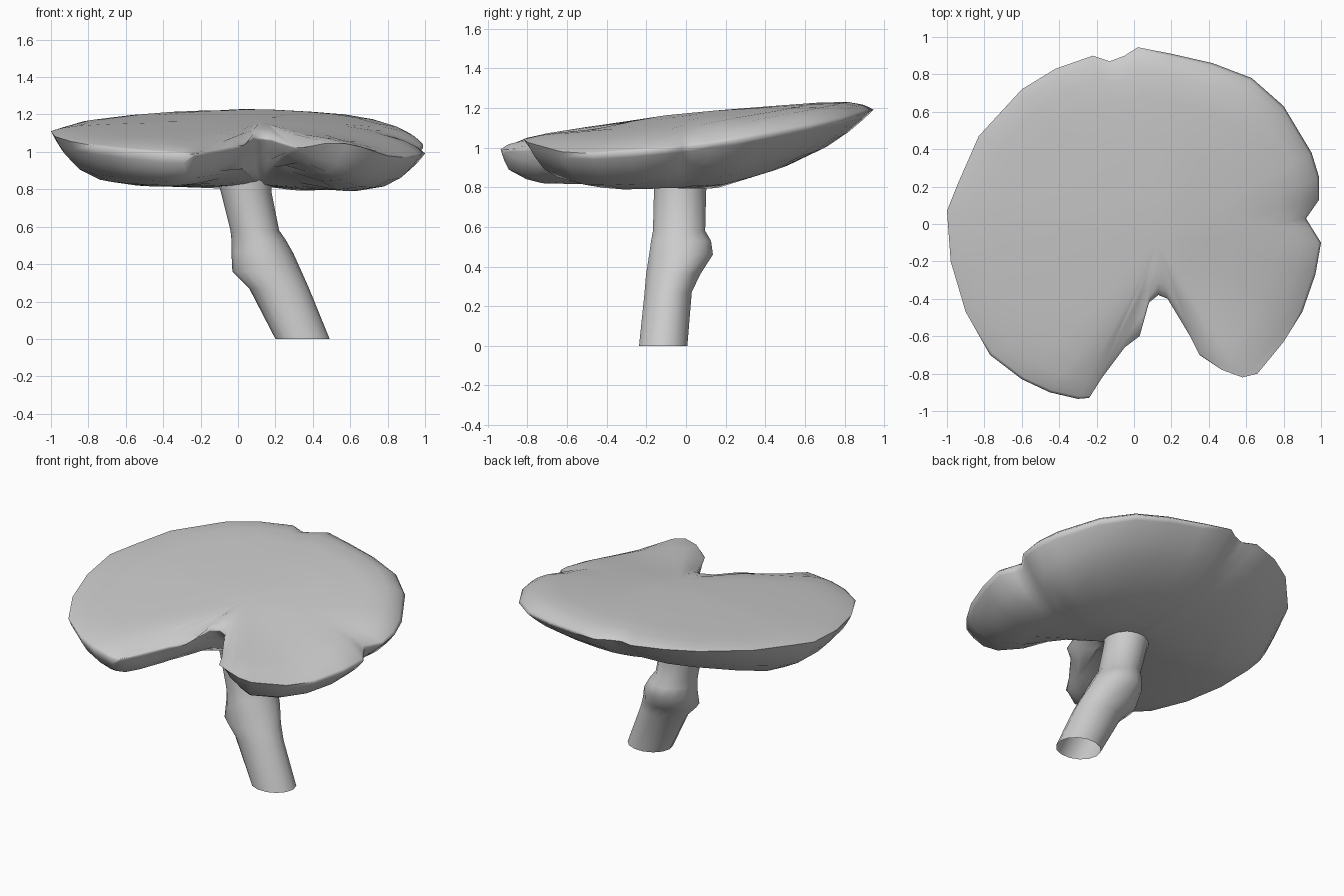
import bpy
import bmesh
from math import cos, sin, tau, exp
from mathutils import Vector

cube = bpy.data.objects.get("Cube")
if cube:
    bpy.data.objects.remove(cube, do_unlink=True)

grey = bpy.data.materials.new("plain_grey")
grey.use_nodes = True
colour = (0.6, 0.6, 0.6, 1)
grey.diffuse_color = colour
grey.node_tree.nodes["Principled BSDF"].inputs["Base Color"].default_value = colour


def loft(name, rings, first_cap=None, last_cap=None):
    """Skin a stack of equal rings, closing the ends to a point where given."""
    bm = bmesh.new()
    rows = [[bm.verts.new(p) for p in ring] for ring in rings]
    count = len(rows[0])
    for low, high in zip(rows, rows[1:]):
        for i in range(count):
            j = (i + 1) % count
            bm.faces.new((low[i], low[j], high[j], high[i]))
    for row, tip in ((rows[0][::-1], first_cap), (rows[-1], last_cap)):
        if tip is not None:
            point = bm.verts.new(tip)
            for i in range(count):
                bm.faces.new((row[i], row[(i + 1) % count], point))
    mesh = bpy.data.meshes.new(name)
    bm.to_mesh(mesh)
    bm.free()
    obj = bpy.data.objects.new(name, mesh)
    bpy.context.collection.objects.link(obj)
    mesh.materials.append(grey)
    bpy.ops.object.select_all(action='DESELECT')
    obj.select_set(True)
    bpy.context.view_layer.objects.active = obj
    bpy.ops.object.shade_smooth_by_angle(angle=1.6)
    return obj


# Cap outline, anticlockwise from the front notch
outline = [Vector(p) for p in (
    (.13, -.38), (.18, -.4), (.3, -.6), (.35, -.7), (.47, -.78), (.58, -.82),
    (.66, -.8), (.8, -.63), (.9, -.47), (.97, -.27), (1, -.1), (.95, -.02),
    (.92, .03), (.99, .13), (.99, .25), (.95, .38), (.8, .63), (.63, .78),
    (.42, .86), (.2, .91), (.02, .945), (-.05, .9), (-.13, .87), (-.22, .9),
    (-.42, .83), (-.6, .72), (-.83, .47), (-.94, .22), (-1, .07), (-.98, -.2),
    (-.9, -.47), (-.77, -.7), (-.6, -.83), (-.45, -.9), (-.3, -.935),
    (-.24, -.93), (-.17, -.82), (-.05, -.66), (.03, -.6), (.08, -.42))]
hub = Vector((.12, -.1))


def edge_distance(p):
    """Distance from a point to the nearest stretch of the outline."""
    gaps = []
    for a, b in zip(outline, outline[1:] + outline[:1]):
        side = b - a
        t = min(max((p - a).dot(side) / side.length_squared, 0), 1)
        gaps.append((p - a - side * t).length)
    return min(gaps)


def bump(x, y, cx, cy, spread):
    return exp(-((x - cx) ** 2 + (y - cy) ** 2) / spread)


def lobe(x, y):
    return bump(x, y, .55, -.8, .06)


def notch(x, y):
    return bump(x, y, .1, -.42, .07)


def rim_height(x, y):
    slope = .15 if y > 0 else .08
    return 1.05 + slope * y - .05 * x + .09 * lobe(x, y) + .06 * notch(x, y)


def under_height(x, y):
    return .8 - .03 * x + .28 * max(y - .15, 0)


def top_height(x, y):
    slope = .08 if y > 0 else .12
    fall = .1 * max(x - .2, 0) * (1 - y) + .04 * max(-x, 0)
    return 1.175 + slope * y - fall + .05 * lobe(x, y)


def under_roll(x, y):
    side = .05 * x if x > 0 else -.04 * x
    return .09 + .06 * y + side + .05 * lobe(x, y) + .15 * notch(x, y)


def top_roll(x, y):
    return .075 - .04 * notch(x, y)


def cap_ring(scale, surface, roll):
    """Outline shrunk to the hub, rolling from the rim into the surface."""
    ring = []
    for edge in outline:
        p = hub + (edge - hub) * scale
        lift = exp(-edge_distance(p) / roll(*p))
        base = surface(*p)
        ring.append((*p, base + (rim_height(*edge) - base) * lift))
    return ring


# Cap: underside outwards, rim, then top inwards
under = (.3, .6, .78, .88, .95, .98, 1)
top = (.985, .95, .88, .75, .5, .25)
rings = [cap_ring(s, under_height, under_roll) for s in under]
rings += [cap_ring(s, top_height, top_roll) for s in top]
loft("mushroom_cap", rings,
     (*hub, under_height(*hub) + .03), (*hub, top_height(*hub)))

# Stem: leaning open tube with a swollen joint (height, x, y, x radius, y radius)
sections = [
    (0, .345, -.115, .145, .125), (.27, .22, -.09, .16, .122),
    (.36, .155, -.065, .185, .14), (.46, .13, -.025, .165, .165),
    (.53, .11, -.025, .145, .155), (.58, .09, -.035, .13, .135),
    (.78, .045, -.03, .135, .135), (.92, .02, -.02, .155, .15)]
sides = 14
loft("mushroom_stem", [
    [(x + rx * cos(tau * i / sides), y + ry * sin(tau * i / sides), z)
     for i in range(sides)]
    for z, x, y, rx, ry in sections])
